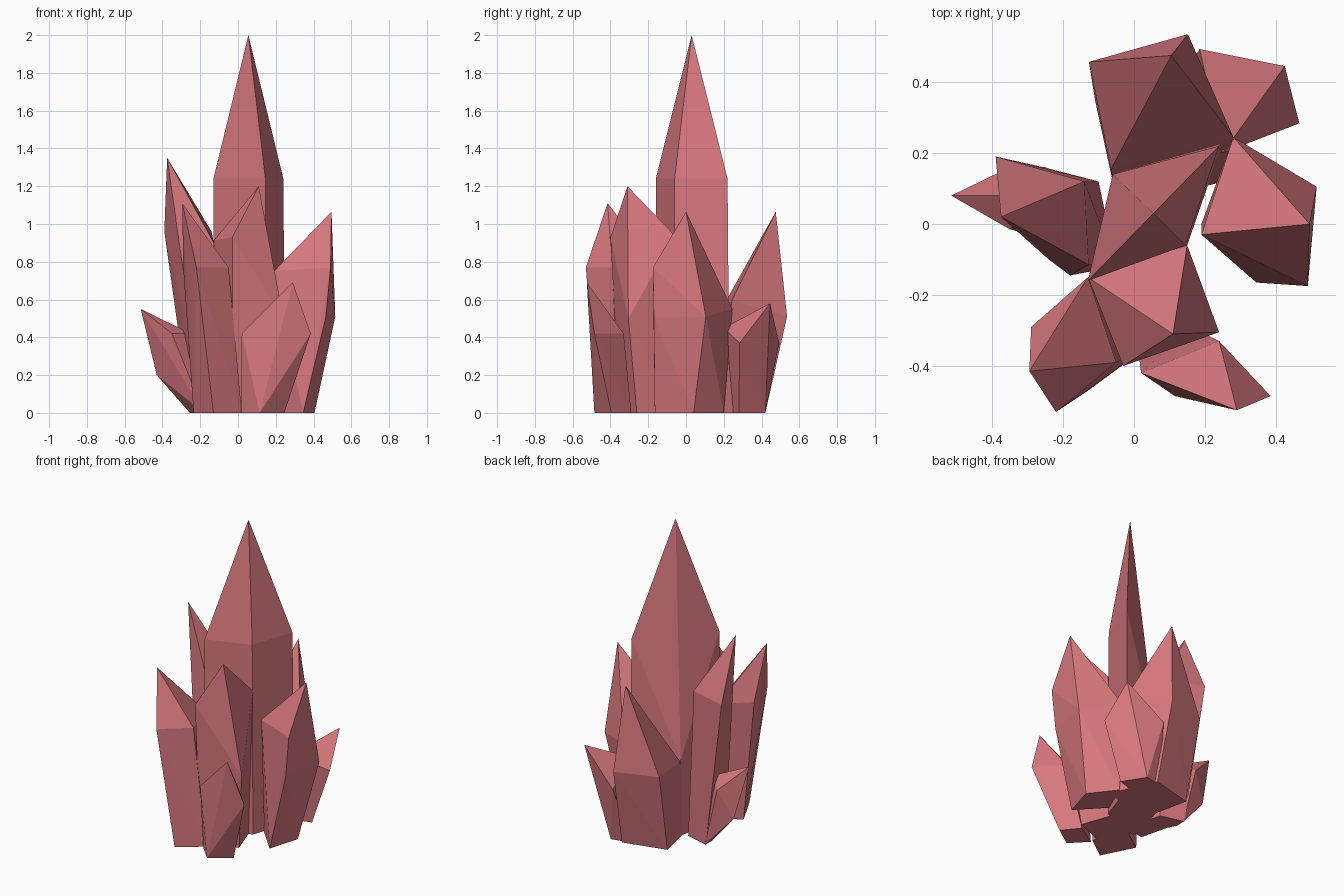
import bpy
import bmesh
from mathutils import Vector

default_cube = bpy.data.objects.get("Cube")
if default_cube:
    bpy.data.objects.remove(default_cube, do_unlink=True)


def make_material(name, colour):
    material = bpy.data.materials.new(name)
    material.use_nodes = True
    material.diffuse_color = colour
    shader = material.node_tree.nodes["Principled BSDF"]
    shader.inputs["Base Color"].default_value = colour
    shader.inputs["Roughness"].default_value = .6
    return material


rose = make_material("rose crystal", (.69, .19, .21, 1))


def crystal(name, tip, collar, base):
    """Faceted shard: a base on the ground, a collar of corners and a tip."""
    corners = [tip] + collar + [(x, y, 0) for x, y in base]

    # Wrap the corners in flat facets
    bm = bmesh.new()
    for corner in corners:
        bm.verts.new(Vector(corner))
    hull = bmesh.ops.convex_hull(bm, input=list(bm.verts))
    loose = set(hull["geom_interior"]) | set(hull["geom_unused"])
    loose_verts = [item for item in loose if isinstance(item, bmesh.types.BMVert)]
    bmesh.ops.delete(bm, geom=loose_verts, context="VERTS")
    bmesh.ops.dissolve_limit(bm, angle_limit=.02, verts=list(bm.verts), edges=list(bm.edges))
    bmesh.ops.recalc_face_normals(bm, faces=list(bm.faces))

    mesh = bpy.data.meshes.new(name)
    bm.to_mesh(mesh)
    bm.free()
    mesh.materials.append(rose)
    shard = bpy.data.objects.new(name, mesh)
    bpy.context.collection.objects.link(shard)
    return shard


# Tall shard in the middle, its back right corner cut low
crystal("central_crystal", tip=(.055, .03, 2),
        collar=[(-.13, -.16, 1.24), (.145, -.06, 1.24), (.24, .22, 1.24), (-.06, .14, .49)],
        base=[(-.13, -.16), (.15, -.06), (.25, .23), (-.06, .14)])

# Shards leaning to the front
crystal("front_crystal", tip=(.11, -.31, 1.2),
        collar=[(-.03, -.4, .93), (.24, -.305, .5), (.15, -.06, .94), (-.13, -.15, .91)],
        base=[(-.03, -.35), (.19, -.26), (.12, -.06), (-.1, -.14)])
crystal("front_right_crystal", tip=(-.295, -.415, 1.11),
        collar=[(-.22, -.53, .77), (-.05, -.39, .77), (-.13, -.15, .77), (-.29, -.29, .77)],
        base=[(-.13, -.47), (.02, -.36), (-.06, -.14), (-.235, -.26)])
crystal("small_front_left_crystal", tip=(.29, -.525, .69),
        collar=[(.385, -.485, .42), (.24, -.33, .42), (.02, -.42, .42)],
        base=[(.115, -.485), (.245, -.395), (.16, -.29), (.015, -.38)])

# Shards leaning to the sides
crystal("left_crystal", tip=(.495, 0, 1.065),
        collar=[(.49, -.175, .77), (.465, -.17, .51), (.515, .105, .51),
                (.28, .245, .55), (.19, -.03, .75)],
        base=[(.345, -.165), (.405, .04), (.28, .2), (.19, 0)])
crystal("right_crystal", tip=(-.375, .02, 1.35),
        collar=[(-.39, .19, .96), (-.14, .12, .96), (-.128, -.115, .9), (-.24, -.1, .4)],
        base=[(-.255, .16), (-.1, .12), (-.05, -.12), (-.18, -.145)])
crystal("small_right_crystal", tip=(-.515, .08, .55),
        collar=[(-.35, -.015, .42), (-.34, .165, .38), (-.43, .12, .2), (-.25, .08, .42)],
        base=[(-.255, .1), (-.25, .16), (-.1, .1), (-.18, -.06)])

# Shards leaning to the back
crystal("back_crystal", tip=(.105, .475, 1.065),
        collar=[(-.127, .457, .52), (.152, .535, .51), (.28, .245, .6), (-.065, .155, .49)],
        base=[(-.11, .35), (.17, .42), (.3, .13), (-.045, .05)])
crystal("small_back_left_crystal", tip=(.425, .445, .58),
        collar=[(.466, .284, .37), (.185, .493, .37), (.25, .2, .45)],
        base=[(.25, .42), (.34, .28), (.18, .23), (.12, .39)])
